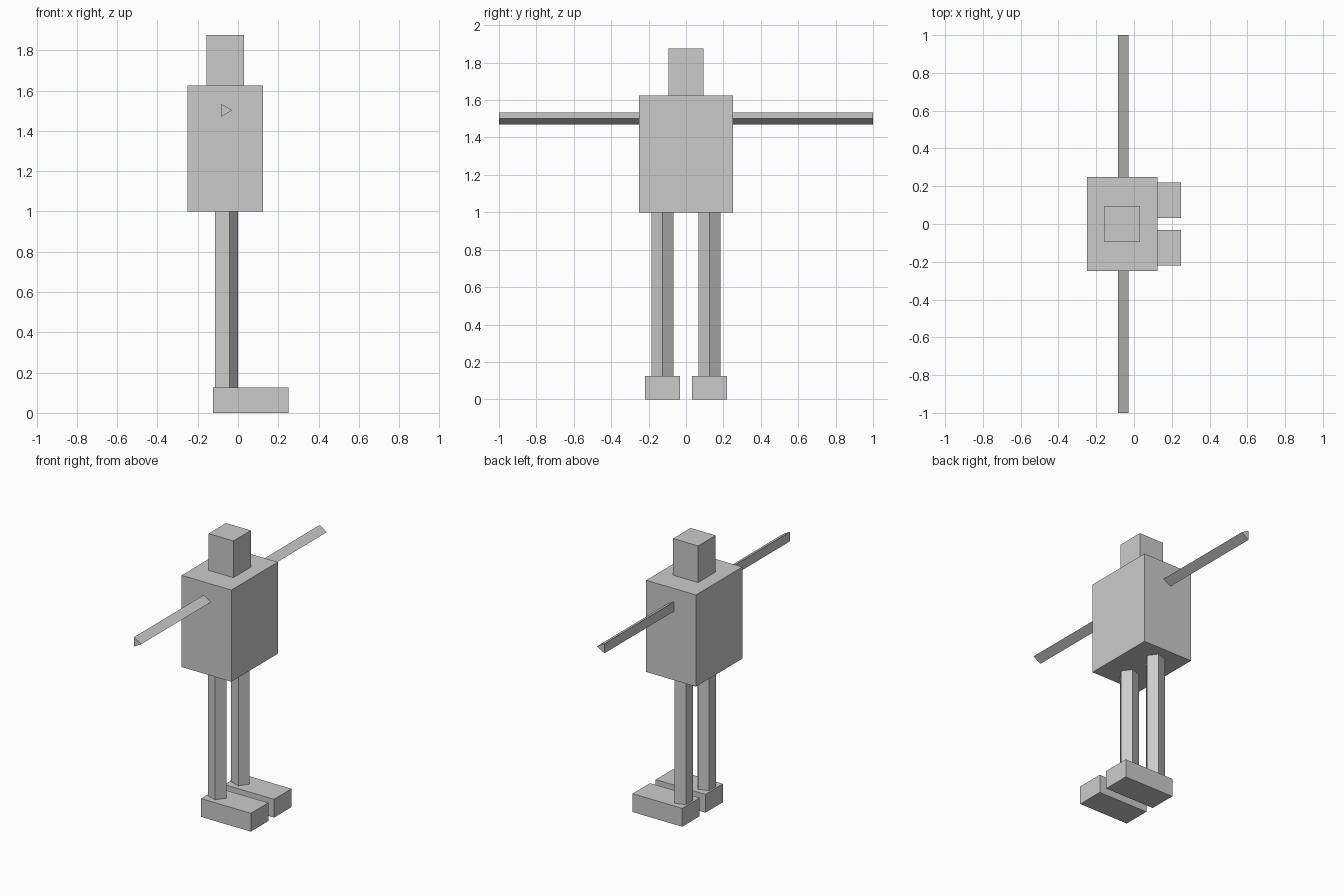
import bpy
import math
from mathutils import Matrix

if "Cube" in bpy.data.objects:
    bpy.data.objects.remove(bpy.data.objects["Cube"])


def box(name, lo, hi):
    """Axis-aligned box between two corners."""
    bpy.ops.mesh.primitive_cube_add(size=1)
    ob = bpy.context.object
    ob.name = name
    size = [b - a for a, b in zip(lo, hi)]
    mid = [(a + b) / 2 for a, b in zip(lo, hi)]
    ob.data.transform(Matrix.Translation(mid) @ Matrix.Diagonal((*size, 1)))
    return ob


def prism(name, sides, radius, length, centre, along_y=False):
    """Regular prism with one long edge pointing towards +x."""
    bpy.ops.mesh.primitive_cylinder_add(vertices=sides, radius=radius, depth=length)
    ob = bpy.context.object
    ob.name = name
    m = Matrix.Rotation(-math.pi / 2, 4, 'Z')  # first vertex from +y to +x
    if along_y:
        m = Matrix.Rotation(math.pi / 2, 4, 'X') @ m
    ob.data.transform(Matrix.Translation(centre) @ m)
    return ob


# Torso and head
box("torso", (-0.25, -0.25, 1.0), (0.125, 0.25, 1.625))
box("head", (-0.157, -0.094, 1.625), (0.031, 0.094, 1.875))

# Limbs on both sides
for side, s in (("right", -1), ("left", 1)):
    y = s * 0.125
    box(f"{side}_foot", (-0.125, y - 0.094, 0), (0.25, y + 0.094, 0.125))
    prism(f"{side}_leg", 5, 0.0625, 0.875, (-0.0625, y, 0.5625))
    prism(f"{side}_arm", 3, 0.0375, 0.75, (-0.066, s * 0.625, 1.502), along_y=True)
